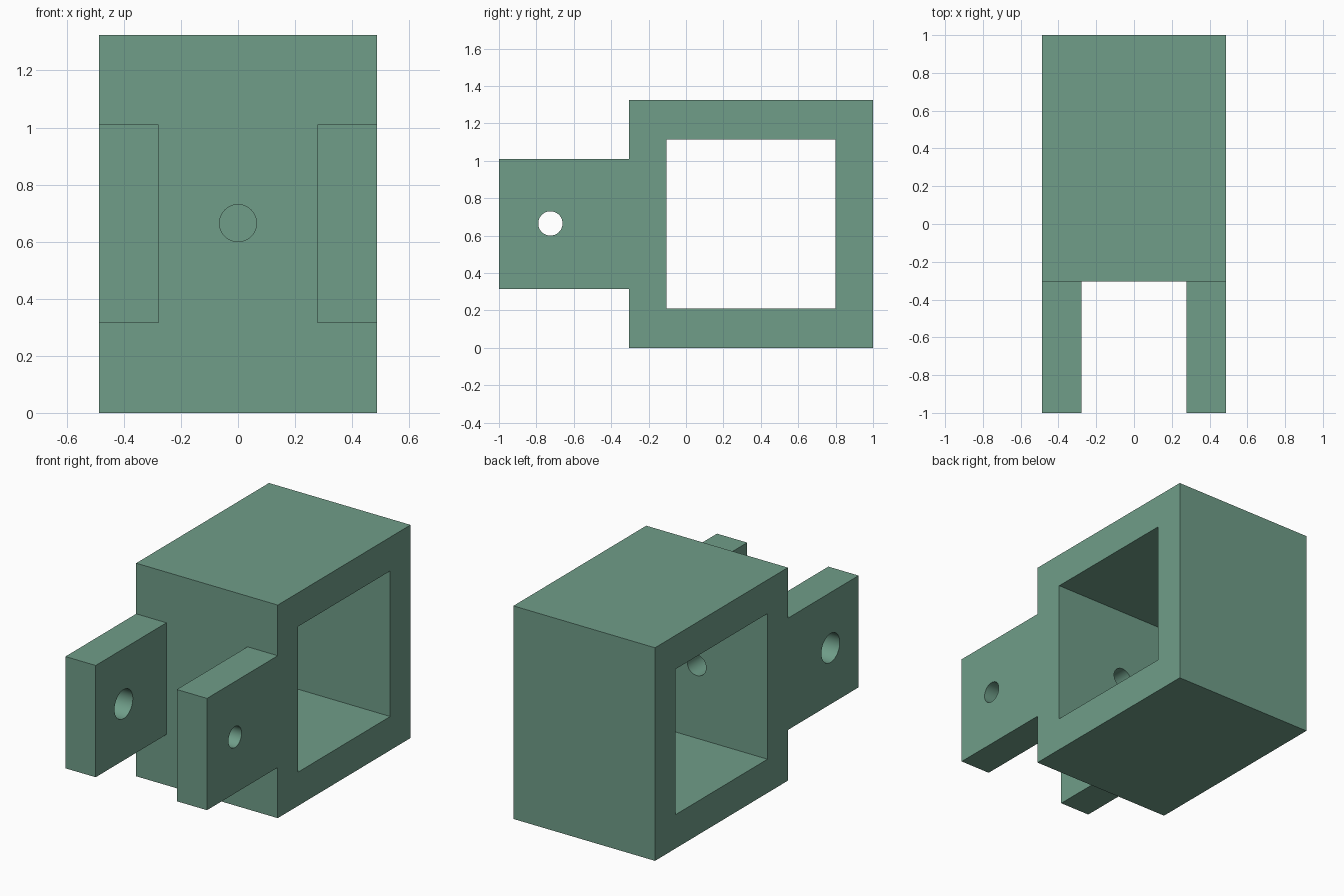
import bpy, bmesh, math
from mathutils import Matrix, Vector

if "Cube" in bpy.data.objects:
    bpy.data.objects.remove(bpy.data.objects["Cube"])

W = 0.487            # half width
SHOULDER = -0.305    # front face of the block
AXIS_Z = 0.665       # height of all pin holes


def add_object(name, bm):
    bmesh.ops.recalc_face_normals(bm, faces=bm.faces)
    mesh = bpy.data.meshes.new(name)
    bm.to_mesh(mesh)
    bm.free()
    obj = bpy.data.objects.new(name, mesh)
    bpy.context.collection.objects.link(obj)
    return obj


def box(name, lo, hi):
    bm = bmesh.new()
    lo, hi = Vector(lo), Vector(hi)
    bmesh.ops.create_cube(bm, size=1, matrix=Matrix.Translation((lo + hi) / 2)
                          @ Matrix.Diagonal((hi - lo).to_4d()))
    return add_object(name, bm)


def rod(name, centre, radius, length, axis):
    bm = bmesh.new()
    turn = Matrix.Rotation(math.pi / 2, 4, 'Y' if axis == 'x' else 'X')
    bmesh.ops.create_cone(bm, cap_ends=True, segments=48, radius1=radius, radius2=radius,
                          depth=length, matrix=Matrix.Translation(centre) @ turn)
    return add_object(name, bm)


# Body: side profile (block with forward tongue) extruded across the width
profile = [(-1, 0.315), (SHOULDER, 0.315), (SHOULDER, 0), (1, 0),
           (1, 1.325), (SHOULDER, 1.325), (SHOULDER, 1.01), (-1, 1.01)]
bm = bmesh.new()
face = bm.faces.new([bm.verts.new((-W, y, z)) for y, z in profile])
ext = bmesh.ops.extrude_face_region(bm, geom=[face])
bmesh.ops.translate(bm, vec=(2 * W, 0, 0),
                    verts=[v for v in ext["geom"] if isinstance(v, bmesh.types.BMVert)])
body = add_object("clevis_body", bm)

# Cutters: square window, slot between the lugs, pin holes
cutters = [
    box("window_cutter", (-1, -0.105, 0.21), (1, 0.80, 1.115)),
    box("slot_cutter", (-0.279, -1.2, 0.1), (0.279, SHOULDER, 1.2)),
    rod("right_lug_hole_cutter", (0.4, -0.725, AXIS_Z), 0.065, 0.4, 'x'),
    rod("left_lug_hole_cutter", (-0.4, -0.725, AXIS_Z), 0.09, 0.4, 'x'),
    rod("front_wall_hole_cutter", (0, -0.2, AXIS_Z), 0.065, 0.5, 'y'),
]
for cutter in cutters:
    mod = body.modifiers.new(cutter.name, 'BOOLEAN')
    mod.operation = 'DIFFERENCE'
    mod.solver = 'EXACT'
    mod.object = cutter
    cutter.hide_render = True
    cutter.hide_set(True)

# Muted green finish
mat = bpy.data.materials.new("muted_green")
mat.diffuse_color = (0.16, 0.34, 0.25, 1)
mat.use_nodes = True
mat.node_tree.nodes["Principled BSDF"].inputs["Base Color"].default_value = mat.diffuse_color
body.data.materials.append(mat)

# Smooth hole walls, sharp edges elsewhere
for c in cutters[2:]:
    for p in c.data.polygons:
        p.use_smooth = len(p.vertices) == 4
    c.data.set_sharp_from_angle(angle=math.radians(30))
